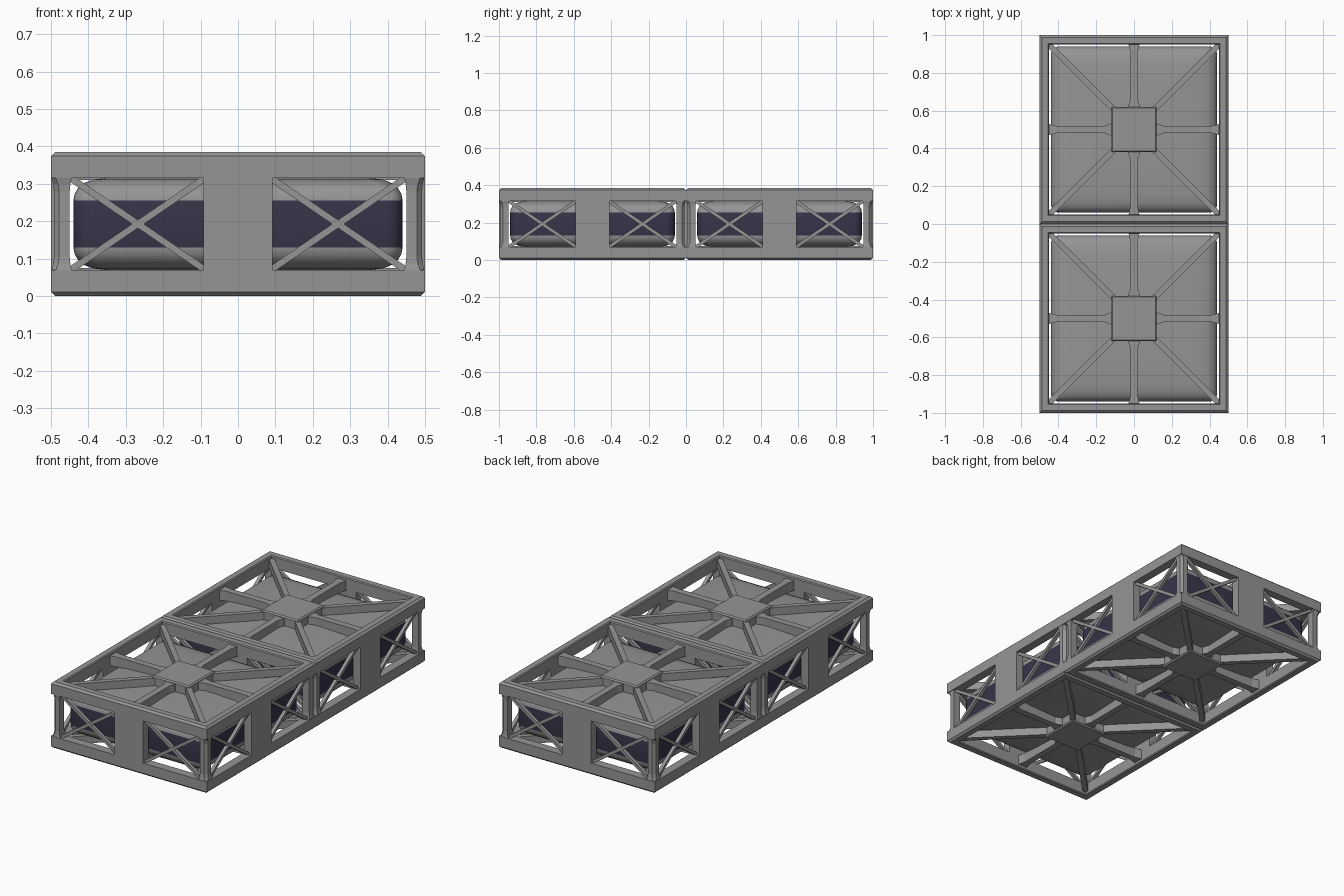
import bpy, bmesh, math
from mathutils import Vector

if "Cube" in bpy.data.objects:
    bpy.data.objects.remove(bpy.data.objects["Cube"])

H = 0.385
MID = H / 2


def mat(name, c):
    m = bpy.data.materials.new(name)
    m.diffuse_color = (*c, 1)
    m.use_nodes = True
    m.node_tree.nodes["Principled BSDF"].inputs["Base Color"].default_value = m.diffuse_color
    return m


GREY = mat("steel grey", (0.30, 0.30, 0.30))
DARK = mat("dark indigo", (0.038, 0.035, 0.066))


def loft(bm, loops, ring=False):
    """Skin a stack of equal-length loops; cap the ends, or join last to first."""
    vs = [[bm.verts.new(p) for p in lp] for lp in loops]
    n = len(vs[0])
    pairs = list(zip(vs, vs[1:] + vs[:1])) if ring else list(zip(vs, vs[1:]))
    for a, b in pairs:
        for i in range(n):
            j = (i + 1) % n
            bm.faces.new((a[i], a[j], b[j], b[i]))
    if not ring:
        bm.faces.new(vs[0][::-1])
        bm.faces.new(vs[-1])


def square(h, z):
    return [(-h, -h, z), (h, -h, z), (h, h, z), (-h, h, z)]


def bar(bm, a, b, width, depth, up):
    """Straight rectangular bar from a to b."""
    a, b, up = Vector(a), Vector(b), Vector(up)
    s = (b - a).cross(up).normalized() * width / 2
    u = up * depth / 2
    loft(bm, [[p - s - u, p + s - u, p + s + u, p - s + u] for p in (a, b)])


def turn4(bm):
    """Repeat everything in the mesh around z at 90 degree steps."""
    src = list(bm.verts) + list(bm.edges) + list(bm.faces)
    for k in (1, 2, 3):
        c, s = round(math.cos(k * math.pi / 2)), round(math.sin(k * math.pi / 2))
        new = bmesh.ops.duplicate(bm, geom=src)["geom"]
        for v in new:
            if isinstance(v, bmesh.types.BMVert):
                x, y = v.co.x, v.co.y
                v.co.x, v.co.y = c * x - s * y, s * x + c * y


def flip_copy(bm):
    """Mirror everything about mid height."""
    src = list(bm.verts) + list(bm.edges) + list(bm.faces)
    for v in bmesh.ops.duplicate(bm, geom=src)["geom"]:
        if isinstance(v, bmesh.types.BMVert):
            v.co.z = H - v.co.z


def finish(bm, name, cy, smooth=False):
    bmesh.ops.recalc_face_normals(bm, faces=bm.faces[:])
    me = bpy.data.meshes.new(name)
    bm.to_mesh(me)
    bm.free()
    ob = bpy.data.objects.new(name, me)
    ob.location.y = cy
    bpy.context.collection.objects.link(ob)
    me.materials.append(GREY)
    if smooth:
        bpy.ops.object.select_all(action='DESELECT')
        ob.select_set(True)
        bpy.context.view_layer.objects.active = ob
        bpy.ops.object.shade_smooth_by_angle(angle=math.radians(35))
    return ob


def rounded_square(h, r, z, n=6):
    pts = []
    for q in range(4):
        cx = (h - r) * (1 if q in (0, 3) else -1)
        cy = (h - r) * (1 if q in (0, 1) else -1)
        for i in range(n + 1):
            t = (q + i / n) * math.pi / 2
            pts.append((cx + r * math.cos(t), cy + r * math.sin(t), z))
    return pts


def module(cy, tag):
    # top and bottom frame rings with chamfered outer edge
    bm = bmesh.new()
    prof = [(0.45, 0.315), (0.50, 0.315), (0.50, 0.374), (0.488, H), (0.455, H), (0.45, 0.38)]
    loft(bm, [square(h, z) for h, z in prof], ring=True)
    flip_copy(bm)
    finish(bm, tag + "_frame_rings", cy)

    # centre panel on each side
    bm = bmesh.new()
    bar(bm, (0, -0.476, 0.06), (0, -0.476, 0.325), 0.184, 0.048, (0, 1, 0))
    turn4(bm)
    finish(bm, tag + "_side_panels", cy)

    # crossed braces in the side windows
    bm = bmesh.new()
    for s in (-1, 1):
        for za, zb in ((0.068, 0.317), (0.317, 0.068)):
            bar(bm, (s * 0.45, -0.475, za), (s * 0.085, -0.475, zb), 0.018, 0.02, (0, 1, 0))
    turn4(bm)
    finish(bm, tag + "_cross_braces", cy)

    # corner posts, flared at both ends
    bm = bmesh.new()
    loops = []
    for z, f in ((0.068, 0.006), (0.085, 0.002), (0.105, 0), (0.28, 0), (0.30, 0.002), (0.317, 0.006)):
        a, b, c = 0.45 - f, 0.492 + f, 0.478 + f * 1.6
        loops.append([(a, a, z), (b, a, z), (b, c, z), (c, b, z), (a, b, z)])
    loft(bm, loops)
    turn4(bm)
    finish(bm, tag + "_corner_posts", cy)

    # straight ribs, flared at hub and frame
    bm = bmesh.new()
    loops = []
    for y, w in ((0.11, 0.034), (0.135, 0.028), (0.155, 0.019), (0.41, 0.019), (0.43, 0.024), (0.455, 0.03)):
        loops.append([(-w, y, 0.31), (w, y, 0.31), (w, y, 0.367), (-w, y, 0.367)])
    loft(bm, loops)
    # diagonal ribs
    bar(bm, (0.10, 0.10, 0.345), (0.455, 0.455, 0.345), 0.03, 0.045, (0, 0, 1))
    turn4(bm)
    flip_copy(bm)
    finish(bm, tag + "_ribs", cy)

    # square hub plate, top and bottom
    bm = bmesh.new()
    loft(bm, [square(0.12, 0.30), square(0.12, 0.37), square(0.113, 0.377)])
    flip_copy(bm)
    finish(bm, tag + "_hub_plates", cy)

    # rounded inner tank with dark waist band
    up = [(0.44, 0.255), (0.437, 0.272), (0.428, 0.288), (0.413, 0.301),
          (0.39, 0.311), (0.34, 0.317), (0.22, 0.322), (0.10, 0.324)]
    levels = [(h, H - z) for h, z in reversed(up)] + up
    bm = bmesh.new()
    loft(bm, [rounded_square(h, 0.045, z) for h, z in levels])
    ob = finish(bm, tag + "_tank", cy, smooth=True)
    ob.data.materials.append(DARK)
    for p in ob.data.polygons:
        if abs(p.center.z - MID) < 0.02 and abs(p.normal.z) < 0.1:
            p.material_index = 1


module(-0.5, "front")
module(0.5, "back")
